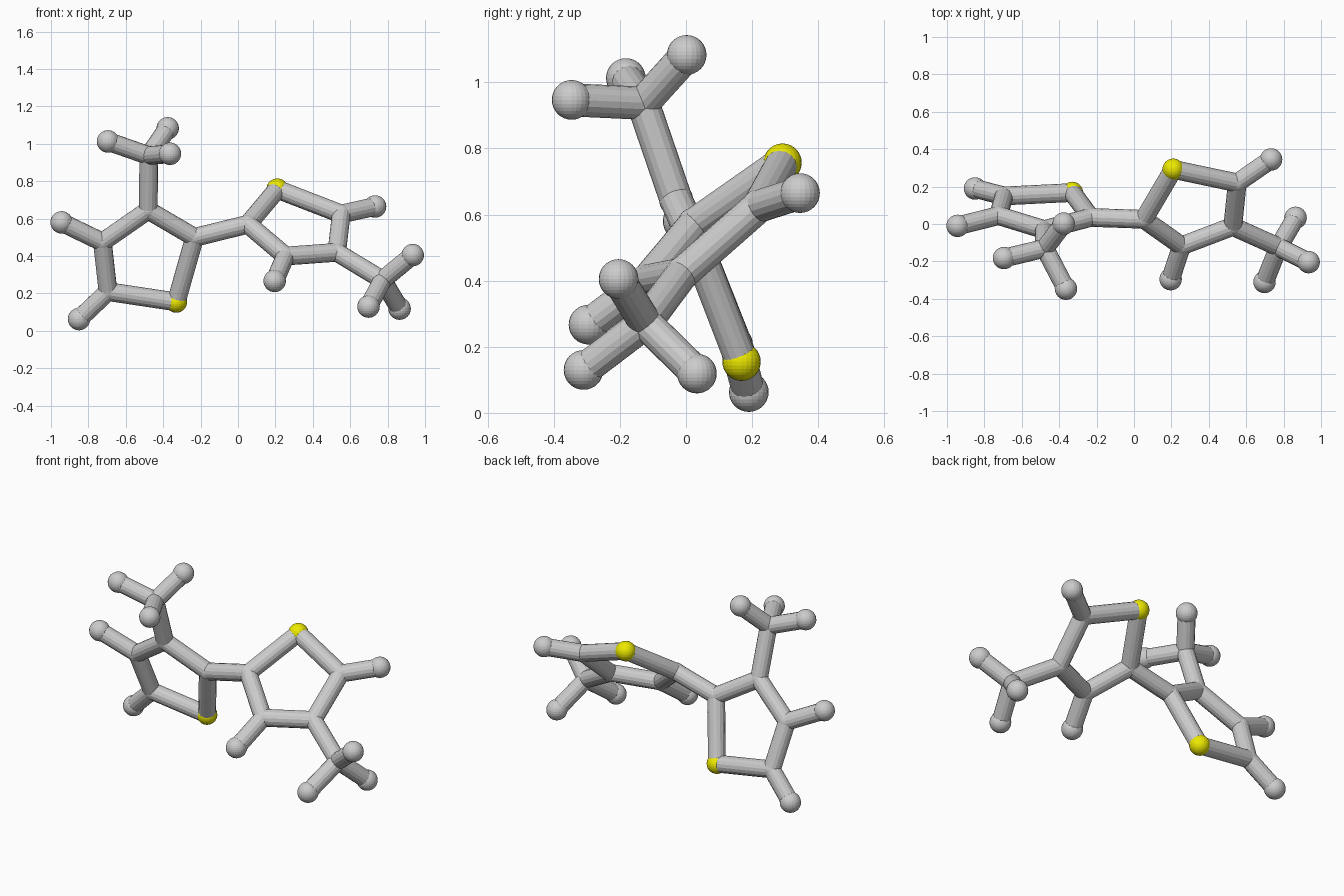
import bpy
from mathutils import Vector

if "Cube" in bpy.data.objects:
    bpy.data.objects.remove(bpy.data.objects["Cube"])

ROD_R, JOINT_R, BALL_R, SULFUR_R = 0.05, 0.0515, 0.06, 0.058

yellow = bpy.data.materials.new("yellow")
yellow.diffuse_color = (0.85, 0.82, 0.0, 1)
yellow.use_nodes = True
yellow.node_tree.nodes["Principled BSDF"].inputs["Base Color"].default_value = yellow.diffuse_color

# Atom centres: C = ring/chain joints, S = yellow balls, H = end balls
atoms = {
    # left ring
    "S1": (-0.33, 0.168, 0.155), "C2": (-0.232, 0.035, 0.50), "C3": (-0.48, -0.03, 0.645),
    "C4": (-0.725, 0.045, 0.475), "C5": (-0.695, 0.15, 0.21),
    "H4": (-0.943, -0.01, 0.58), "H5": (-0.85, 0.19, 0.063),
    # left three-armed tip
    "C6": (-0.477, -0.13, 0.937), "H6": (-0.695, -0.182, 1.013),
    "H7": (-0.376, 0.002, 1.083), "H8": (-0.364, -0.346, 0.947),
    # right ring
    "S11": (0.21, 0.292, 0.757), "C12": (0.053, 0.025, 0.57), "C13": (0.254, -0.117, 0.40),
    "C14": (0.528, -0.013, 0.42), "C15": (0.552, 0.22, 0.625),
    "H13": (0.196, -0.295, 0.267), "H15": (0.733, 0.345, 0.665),
    # right three-armed tip
    "C16": (0.773, -0.123, 0.272), "H16": (0.934, -0.204, 0.405),
    "H17": (0.698, -0.31, 0.13), "H18": (0.864, 0.033, 0.119),
}

bonds = ("S1-C2 C2-C3 C3-C4 C4-C5 C5-S1 C4-H4 C5-H5 C3-C6 C6-H6 C6-H7 C6-H8 C2-C12 "
         "S11-C12 C12-C13 C13-C14 C14-C15 C15-S11 C13-H13 C15-H15 C14-C16 "
         "C16-H16 C16-H17 C16-H18").split()


def ball(name, centre, radius):
    bpy.ops.mesh.primitive_uv_sphere_add(segments=24, ring_count=16, radius=radius, location=centre)
    bpy.context.object.name = name
    return bpy.context.object


def rod(name, a, b):
    a, b = Vector(a), Vector(b)
    d = b - a
    bpy.ops.mesh.primitive_cylinder_add(vertices=16, radius=ROD_R, depth=d.length, location=(a + b) / 2)
    ob = bpy.context.object
    ob.rotation_euler = d.to_track_quat("Z", "Y").to_euler()
    ob.name = name


# Balls
for key, centre in atoms.items():
    if key[0] == "S":
        ball("sulfur_ball_" + key[1:], centre, SULFUR_R).data.materials.append(yellow)
    elif key[0] == "H":
        ball("hydrogen_ball_" + key[1:], centre, BALL_R)
    else:
        ball("carbon_joint_" + key[1:], centre, JOINT_R)

# Connecting rods
for bond in bonds:
    p, q = bond.split("-")
    rod("bond_rod_" + p + "_" + q, atoms[p], atoms[q])
